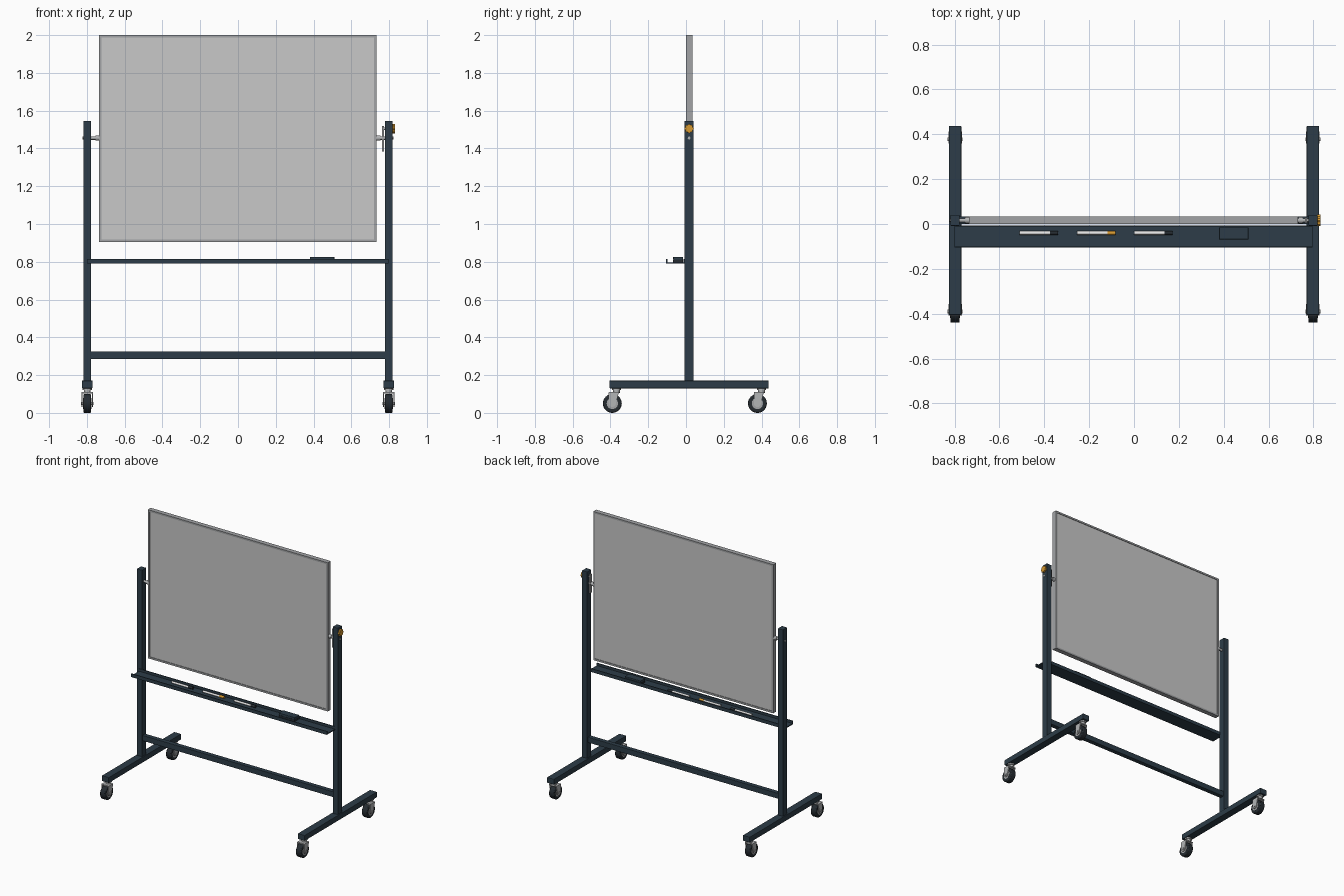
import bpy, bmesh, math
from mathutils import Matrix

if "Cube" in bpy.data.objects:
    bpy.data.objects.remove(bpy.data.objects["Cube"])


def material(name, rgb):
    m = bpy.data.materials.new(name)
    m.diffuse_color = (*rgb, 1)
    m.use_nodes = True
    m.node_tree.nodes["Principled BSDF"].inputs["Base Color"].default_value = m.diffuse_color
    return m


NAVY = material("navy steel", (0.026, 0.046, 0.065))
BLACK = material("dark rubber", (0.018, 0.024, 0.03))
PANEL = material("board surface", (0.58, 0.58, 0.58))
FRAME = material("grey aluminium", (0.36, 0.37, 0.38))
METAL = material("light metal", (0.45, 0.46, 0.47))
WHITE = material("marker white", (0.78, 0.78, 0.78))
ORANGE = material("orange plastic", (0.68, 0.32, 0.03))


def finish(name, bm, mat, smooth=False, bevel=0):
    bmesh.ops.recalc_face_normals(bm, faces=bm.faces)
    me = bpy.data.meshes.new(name)
    bm.to_mesh(me)
    bm.free()
    me.materials.append(mat)
    ob = bpy.data.objects.new(name, me)
    bpy.context.collection.objects.link(ob)
    if bevel:
        mod = ob.modifiers.new("bevel", 'BEVEL')
        mod.width, mod.segments = bevel, 2
    if smooth:
        bpy.ops.object.select_all(action='DESELECT')
        ob.select_set(True)
        bpy.context.view_layer.objects.active = ob
        bpy.ops.object.shade_smooth_by_angle(angle=math.radians(35))
    return ob


def box(name, x, y, z, mat, bevel=0):
    """Box from (low, high) ranges."""
    bm = bmesh.new()
    bmesh.ops.create_cube(bm, size=1)
    for v in bm.verts:
        v.co = [r[0] + (c + 0.5) * (r[1] - r[0]) for c, r in zip(v.co, (x, y, z))]
    return finish(name, bm, mat, bevel=bevel)


def rod(name, center, r, length, mat, axis='X', r2=None, sides=24, bevel=0):
    bm = bmesh.new()
    bmesh.ops.create_cone(bm, cap_ends=True, segments=sides, radius1=r,
                          radius2=r if r2 is None else r2, depth=length)
    rot = Matrix.Rotation(math.pi / 2, 4, 'Y') if axis == 'X' else Matrix()
    bm.transform(Matrix.Translation(center) @ rot)
    return finish(name, bm, mat, True, bevel)


def extrude_x(name, pts, x0, x1, mat, bevel=0):
    """Closed (y, z) profile extruded along x."""
    bm = bmesh.new()
    f = bm.faces.new([bm.verts.new((x0, y, z)) for y, z in pts])
    r = bmesh.ops.extrude_face_region(bm, geom=[f])
    for v in r['geom']:
        if isinstance(v, bmesh.types.BMVert):
            v.co.x = x1
    return finish(name, bm, mat, bevel=bevel)


MID = 0.0165  # y of board and pivots

# Board: panel set into a slim frame
box("board_panel", (-0.724, 0.721), (0.004, 0.03), (0.915, 1.99), PANEL)
for n, z in (("bottom", (0.905, 0.918)), ("top", (1.987, 2.0))):
    box(f"board_frame_{n}", (-0.735, 0.732), (0, 0.034), z, FRAME)
for n, x in (("left", (-0.735, -0.722)), ("right", (0.719, 0.732))):
    box(f"board_frame_{n}", x, (0, 0.034), (0.918, 1.987), FRAME)

# Stand, feet and casters on each side
for s, side in ((-1, "left"), (1, "right")):
    cx = 0.798 * s
    box(f"post_{side}", (cx - 0.021, cx + 0.021), (-0.008, 0.041), (0.16, 1.545), NAVY, 0.003)
    box(f"foot_beam_{side}", (cx - 0.028, cx + 0.028), (-0.405, 0.438), (0.13, 0.171), NAVY, 0.003)
    rod(f"pivot_{side}", (0.755 * s, MID, 1.455), 0.009, 0.05, METAL)
    rod(f"pivot_collar_{side}", (0.744 * s, MID, 1.455), 0.014, 0.02, METAL)
    rod(f"pivot_bolt_{side}", (0.82 * s, MID, 1.455), 0.008, 0.005, METAL, sides=6)
    for stem, end in ((-0.368, "front"), (0.4, "back")):
        tag = f"{end}_{side}"
        wy = stem - 0.022
        rod(f"caster_plate_{tag}", (cx, stem, 0.126), 0.024, 0.01, METAL, 'Z')
        rod(f"caster_swivel_{tag}", (cx, stem, 0.114), 0.018, 0.018, METAL, 'Z')
        box(f"fork_bridge_{tag}", (cx - 0.03, cx + 0.03), (wy - 0.018, wy + 0.034),
            (0.102, 0.11), METAL)
        for k in (-1, 1):
            # fork cheek: wide at the bridge, round at the axle
            arc = [(wy + 0.019 * math.cos(a), 0.05 + 0.019 * math.sin(a))
                   for a in (math.pi * (1 + i / 8) for i in range(9))]
            pts = [(wy + 0.034, 0.108), (wy - 0.019, 0.108)] + arc
            extrude_x(f"fork_cheek_{tag}", pts, cx + k * 0.024, cx + k * 0.03, METAL)
        rod(f"wheel_{tag}", (cx, wy, 0.05), 0.05, 0.042, BLACK, sides=32, bevel=0.006)
        rod(f"wheel_hub_{tag}", (cx, wy, 0.05), 0.03, 0.045, FRAME)
        rod(f"axle_{tag}", (cx, wy, 0.05), 0.008, 0.068, METAL, sides=12)

# Lower crossbar
box("crossbar", (-0.78, 0.78), (0.0, 0.033), (0.285, 0.325), NAVY, 0.002)

# Tray: shallow open channel in front of the posts
tray = [(-0.105, 0.79), (-0.006, 0.79), (-0.006, 0.815), (-0.012, 0.815),
        (-0.012, 0.797), (-0.099, 0.797), (-0.099, 0.815), (-0.105, 0.815)]
extrude_x("tray", tray, -0.8, 0.797, NAVY)

# Eraser and markers
box("eraser_pad", (0.38, 0.51), (-0.068, -0.015), (0.797, 0.81), BLACK)
box("eraser_grip", (0.38, 0.51), (-0.068, -0.015), (0.81, 0.826), NAVY, 0.002)
for i, (x, cap) in enumerate(((-0.51, BLACK), (-0.255, ORANGE), (0.0, BLACK)), 1):
    rod(f"marker_body_{i}", (x + 0.07, -0.04, 0.805), 0.008, 0.14, WHITE, sides=16)
    rod(f"marker_cap_{i}", (x + 0.154, -0.04, 0.806), 0.0095, 0.036, cap, sides=16)

# Locking latch plate and lobed knob on the right post
box("latch_plate", (0.763, 0.772), (MID - 0.012, MID + 0.012), (1.385, 1.52), FRAME)
rod("latch_pin", (0.79, MID, 1.505), 0.007, 0.055, METAL, sides=16)
lobes = [(MID + r * math.cos(a), 1.505 + r * math.sin(a))
         for a, r in ((math.tau * i / 32, 0.023 + 0.0025 * math.cos(math.tau * i / 4))
                      for i in range(32))]
extrude_x("lock_knob", lobes, 0.819, 0.832, ORANGE, 0.001)
